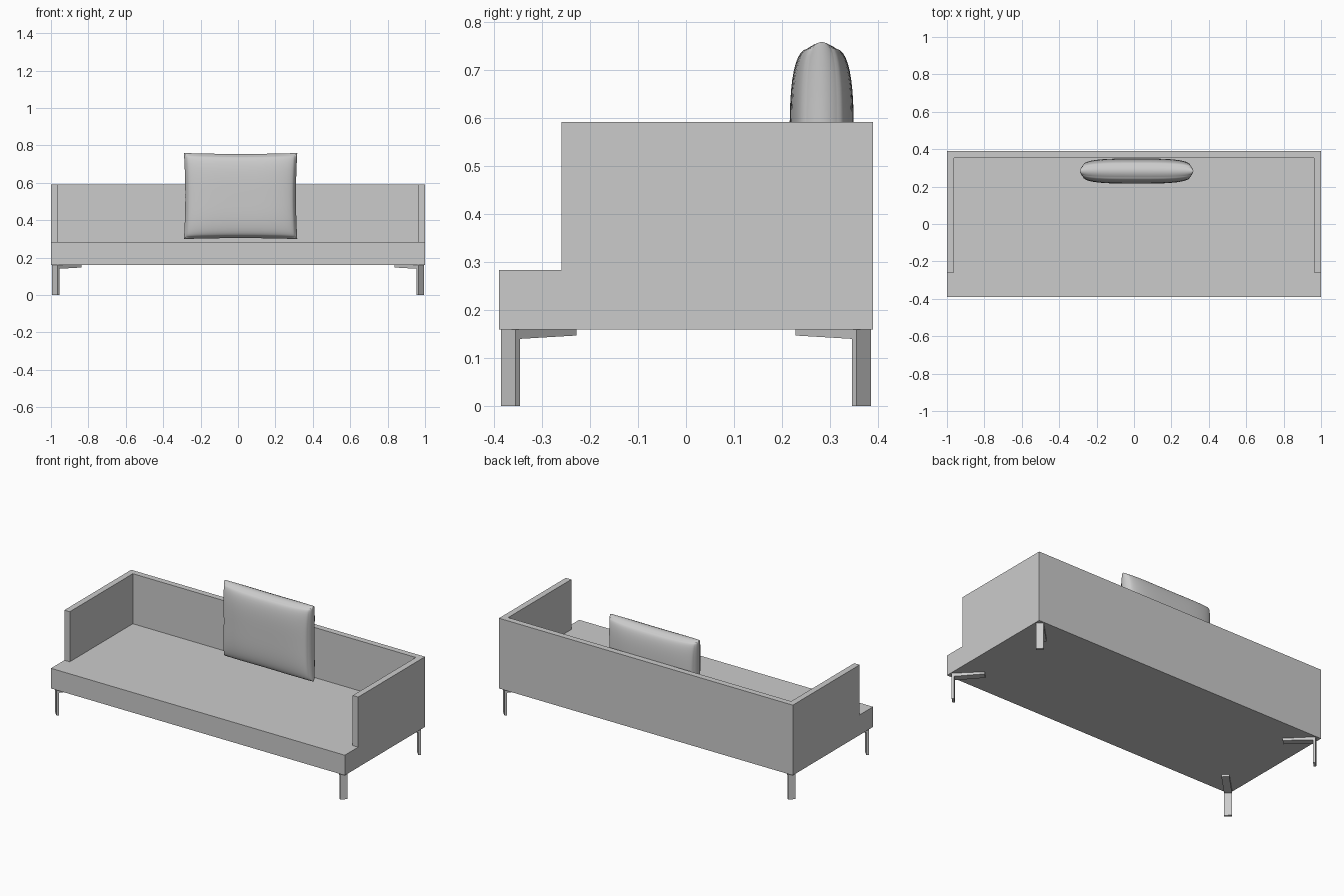
import bpy, bmesh, math
from mathutils import Vector

if "Cube" in bpy.data.objects:
    bpy.data.objects.remove(bpy.data.objects["Cube"])

grey = bpy.data.materials.new("light grey")
grey.diffuse_color = (0.6, 0.6, 0.6, 1)
grey.use_nodes = True
grey.node_tree.nodes["Principled BSDF"].inputs["Base Color"].default_value = grey.diffuse_color


def finish(name, bm):
    bmesh.ops.recalc_face_normals(bm, faces=bm.faces[:])
    mesh = bpy.data.meshes.new(name)
    bm.to_mesh(mesh)
    bm.free()
    mesh.materials.append(grey)
    ob = bpy.data.objects.new(name, mesh)
    bpy.context.collection.objects.link(ob)
    return ob


def box(name, x0, x1, y0, y1, z0, z1):
    bm = bmesh.new()
    bmesh.ops.create_cube(bm, size=1)
    for v in bm.verts:
        v.co = Vector(((x0 + x1) / 2 + v.co.x * (x1 - x0),
                       (y0 + y1) / 2 + v.co.y * (y1 - y0),
                       (z0 + z1) / 2 + v.co.z * (z1 - z0)))
    return finish(name, bm)


# Base, seat and the panels around it
box("base_frame", -1, 1, -0.39, 0.39, 0.16, 0.222)
box("seat", -1, 1, -0.39, 0.353, 0.222, 0.284)
box("back_panel", -1, 1, 0.353, 0.39, 0.222, 0.592)
for side, sx in (("left", -1), ("right", 1)):
    a, b = sorted((sx * 0.963, sx))
    box(side + "_arm_panel", a, b, -0.26, 0.353, 0.284, 0.592)


# Legs: flat bars set diagonally, each with a tapered bracket running inward
def leg(name, sx, sy):
    profile = [(0, 0), (0.014, 0), (0.014, 0.14), (0.18, 0.147), (0.18, 0.16), (0, 0.16)]
    inward = Vector((-sx, -sy, 0)).normalized()
    across = Vector((-sy, sx, 0)).normalized()
    corner = Vector((sx * 0.98, sy * 0.371, 0)) - across * 0.0215
    bm = bmesh.new()
    face = bm.faces.new([bm.verts.new(corner + inward * d + Vector((0, 0, z)))
                         for d, z in profile])
    ext = bmesh.ops.extrude_face_region(bm, geom=[face])
    bmesh.ops.translate(bm, vec=across * 0.043,
                        verts=[g for g in ext["geom"] if isinstance(g, bmesh.types.BMVert)])
    finish(name, bm)


for sx, sn in ((-1, "left"), (1, "right")):
    for sy, fn in ((-1, "front"), (1, "back")):
        leg(f"{fn}_{sn}_leg", sx, sy)


# Cushion: subdivided cube, full in the middle and pinched at the corners
def fullness(u):
    return 0.5 + 0.5 * math.sqrt(max(0, 1 - abs(u) ** 3.5))


bm = bmesh.new()
bmesh.ops.create_cube(bm, size=2)
bmesh.ops.subdivide_edges(bm, edges=bm.edges[:], cuts=23, use_grid_fill=True)
for v in bm.verts:
    u, w = (math.sin(c * math.pi / 2) for c in (v.co.x, v.co.z))
    y = v.co.y
    puff = 0.012 * (1 - y * y)
    v.co = Vector((0.014 + u * (0.291 + puff - 0.007 * (1 - w * w)),
                   0.283 + y * 0.067 * fullness(u) * fullness(w),
                   0.529 + w * (0.218 + puff - 0.005 * (1 - u * u))))
cushion = finish("back_cushion", bm)
bpy.context.view_layer.objects.active = cushion
cushion.select_set(True)
bpy.ops.object.shade_smooth_by_angle(angle=math.radians(60))
